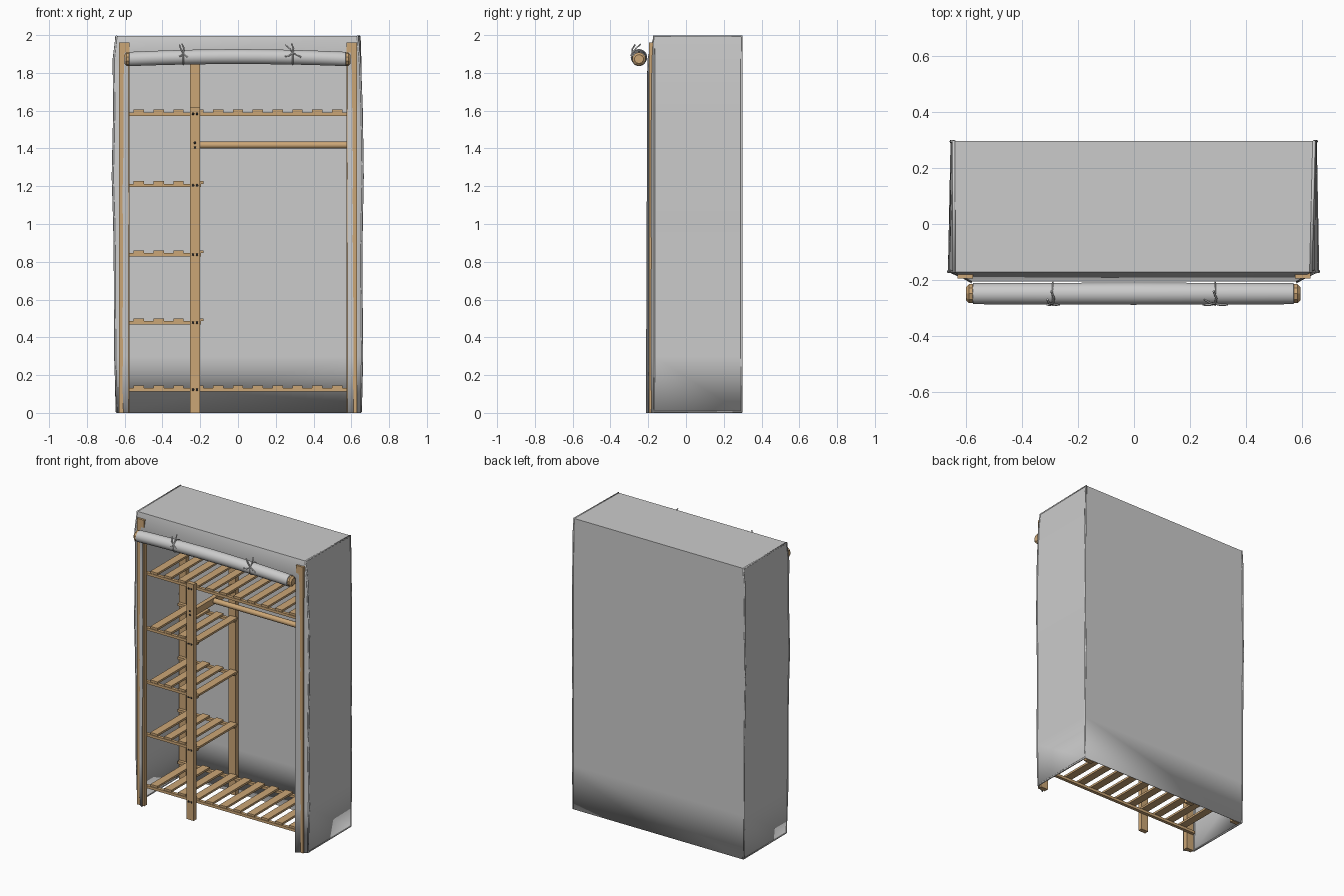
import bpy, bmesh, math
from mathutils import Vector

if "Cube" in bpy.data.objects:
    bpy.data.objects.remove(bpy.data.objects["Cube"])

wood = bpy.data.materials.new("wood")
wood.diffuse_color = (0.60, 0.38, 0.18, 1)
wood.use_nodes = True
wood.node_tree.nodes["Principled BSDF"].inputs["Base Color"].default_value = wood.diffuse_color
dark = bpy.data.materials.new("bolt_dark")
dark.diffuse_color = (0.03, 0.03, 0.03, 1)
dark.use_nodes = True
dark.node_tree.nodes["Principled BSDF"].inputs["Base Color"].default_value = dark.diffuse_color


def finish(name, bm, mat=None, smooth=None):
    bmesh.ops.recalc_face_normals(bm, faces=bm.faces)
    me = bpy.data.meshes.new(name)
    bm.to_mesh(me)
    bm.free()
    if mat:
        me.materials.append(mat)
    if smooth:
        me.shade_smooth()
        me.set_sharp_from_angle(angle=math.radians(smooth))
    ob = bpy.data.objects.new(name, me)
    bpy.context.collection.objects.link(ob)
    return ob


def boxes(name, spans, mat=wood):
    """One object from several (x0, x1, y0, y1, z0, z1) boxes."""
    bm = bmesh.new()
    for x0, x1, y0, y1, z0, z1 in spans:
        vs = bmesh.ops.create_cube(bm, size=1)["verts"]
        for v in vs:
            v.co = ((x0 + x1) / 2 + v.co.x * (x1 - x0),
                    (y0 + y1) / 2 + v.co.y * (y1 - y0),
                    (z0 + z1) / 2 + v.co.z * (z1 - z0))
    return finish(name, bm, mat)


def lathe_x(name, rings, sides, mat=None, smooth=None):
    """Capped tube along x from (x, y, z, radius) rings."""
    bm = bmesh.new()
    loops = []
    for x, y, z, r in rings:
        loops.append([bm.verts.new((x, y + r * math.cos(a), z + r * math.sin(a)))
                      for a in (2 * math.pi * (i + .5) / sides for i in range(sides))])
    for a, b in zip(loops, loops[1:]):
        for i in range(sides):
            j = (i + 1) % sides
            bm.faces.new((a[i], a[j], b[j], b[i]))
    bm.faces.new(loops[0])
    bm.faces.new(loops[-1])
    return finish(name, bm, mat, smooth)


def cord(name, lines, radius, closed=False):
    cu = bpy.data.curves.new(name, "CURVE")
    cu.dimensions = "3D"
    cu.bevel_depth = radius
    cu.bevel_resolution = 1
    cu.use_fill_caps = True
    for pts in lines:
        sp = cu.splines.new("POLY")
        sp.points.add(len(pts) - 1)
        for p, co in zip(sp.points, pts):
            p.co = (*co, 1)
        sp.use_cyclic_u = closed
    ob = bpy.data.objects.new(name, cu)
    bpy.context.collection.objects.link(ob)
    return ob


# Fabric cover: bulging side outlines (height, left x, right x)
outline = [(0, .640, .650), (.3, .650, .657), (.8, .652, .652), (1.0, .655, .655),
           (1.25, .663, .660), (1.6, .655, .655), (1.87, .658, .645), (1.993, .643, .632)]
FRONT, BACK, LIP = -.17, .295, -.21
bm = bmesh.new()
rings, piping = [], {-1: [[], []], 1: [[], []]}
for k, (z, l, r) in enumerate(outline):
    lb, rb = .645 + (l - .645) * .5, .648 + (r - .648) * .3
    lip = LIP + .008 * z / 2
    pts = [(-.58, lip, z), (-l, FRONT, z), (-lb, BACK, z),
           (rb, BACK, z), (r, FRONT, z), (.58, lip, z)]
    if k == len(outline) - 1:
        pts = pts[1:5]
    for s, f, b in ((-1, (-l, FRONT, z), (-lb, BACK, z)), (1, (r, FRONT, z), (rb, BACK, z))):
        piping[s][0].append(f)
        piping[s][1].append(b)
    rings.append([bm.verts.new(p) for p in pts])
for a, b in zip(rings[:-2], rings[1:-1]):
    for i in range(5):
        bm.faces.new((a[i], a[i + 1], b[i + 1], b[i]))
a, b = rings[-2:]
for i in range(3):
    bm.faces.new((a[i + 1], a[i + 2], b[i + 1], b[i]))
bm.faces.new(b)                              # top
bm.faces.new((a[0], a[5], b[3], b[0]))       # header above the opening
bm.faces.new((a[0], a[1], b[0]))
bm.faces.new((a[5], b[3], a[4]))
cover = finish("fabric_cover", bm, None, 35)
sol = cover.modifiers.new("cloth", "SOLIDIFY")
sol.thickness = .005
sol.offset = 0

# Piped seams round each side panel
for s, tag in ((-1, "left"), (1, "right")):
    f, b = piping[s]
    loop = f + b[::-1]
    cord(tag + "_piping", [[(x, y, max(z, .006)) for x, y, z in loop]], .006, True)

# Upright posts
PF, PB, T = -.195, .26, .03
for name, x in (("left", -.63), ("middle", -.255), ("right", .575)):
    top = 1.62 if name == "middle" else 1.96
    boxes(name + "_front_post", [(x, x + .055, PF, PF + T, 0, top)])
    boxes(name + "_back_post", [(x, x + .055, PB, PB + T, 0, 1.96)])

# Top frame under the cloth
boxes("top_frame", [(x, x + .02, PF + T, PB, 1.92, 1.96) for x in (-.615, .595)]
      + [(-.63, .63, PB - .02, PB, 1.93, 1.96)])

# Slatted shelves
levels = [.123, .478, .838, 1.205, 1.583]
for n, z in enumerate(levels):
    full = n in (0, 4)
    x1 = .625 if full else -.195
    y0, y1 = PF + T, PB
    rails = [(-.625, x1, y0, y0 + .022, z - .010, z + .008),
             (-.625, x1, y1 - .022, y1, z - .010, z + .008)]
    centres = [-.525 + .105 * i for i in range(11 if full else 4)]
    slats = [(c - .027, c + .027, y0 + .004, y1 - .004, z + .008, z + .022) for c in centres]
    boxes("shelf_%d_rails" % (n + 1), rails)
    boxes("shelf_%d_slats" % (n + 1), slats)

# Hanging rail and its cross bars
boxes("rail_cross_bars", [(-.235, -.205, PF + T, PB, 1.395, 1.44),
                          (.585, .61, PF + T, PB, 1.395, 1.44)])
lathe_x("hanging_rail", [(-.21, .04, 1.418, .018), (.59, .04, 1.418, .018)], 16, wood, 40)

# Bolt heads on the middle post
spots = [(x, z) for z in levels for x in (-.238, -.217)] + [(-.228, 1.405), (-.228, 1.43)]
bm = bmesh.new()
for x, z in spots:
    vs = bmesh.ops.create_cone(bm, cap_ends=True, segments=8, radius1=.007,
                               radius2=.005, depth=.006)["verts"]
    for v in vs:
        v.co = Vector((x + v.co.x, PF - .002 - v.co.z, z + v.co.y))
finish("post_bolts", bm, dark)

# Rolled-up door, bowing slightly upward, with wooden pole ends
RY = -.249
axis_z = lambda x: 1.886 - .013 * (x / .58) ** 2
roll = []
for i in range(13):
    x = -.575 + 1.145 * i / 12
    roll.append((x, RY, axis_z(x), .040 - .002 * abs(x) / .58))
roll = [(-.578, RY, 1.873, .030)] + roll + [(.573, RY, 1.873, .030)]
lathe_x("rolled_door", roll, 24, None, 45)
for s, tag in ((-1, "left"), (1, "right")):
    o = -.003
    lathe_x(tag + "_pole_end", [(s * .54 + o, RY, 1.873, .034), (s * .587 + o, RY, 1.873, .036),
                                (s * .598 + o, RY, 1.873, .024)], 10, wood)

# Ties: a band round the roll and a loose bow
for tag, cx, sc in (("left", -.29, .5), ("right", .29, 1)):
    zc, r = axis_z(cx), .041
    band = [(cx, RY + r * math.cos(a), zc + r * math.sin(a))
            for a in (2 * math.pi * i / 20 for i in range(20))]
    cord(tag + "_tie_band", [band], .003, True)
    k = Vector((cx, RY - .036, zc + .022))
    tails = [[(0, 0, 0), (-.012, 0, .02), (-.04 * sc, .015, .044)],
             [(0, 0, 0), (.018 * sc, -.004, -.008), (.045 * sc, -.003, -.022)],
             [(0, 0, 0), (-.02 * sc, -.004, -.014), (-.045 * sc, -.003, -.018)],
             [(0, 0, 0), (.004, .02, .025), (-.006, .045, .048)]]
    cord(tag + "_tie_bow", [[k + Vector(p) for p in t] for t in tails], .004)
